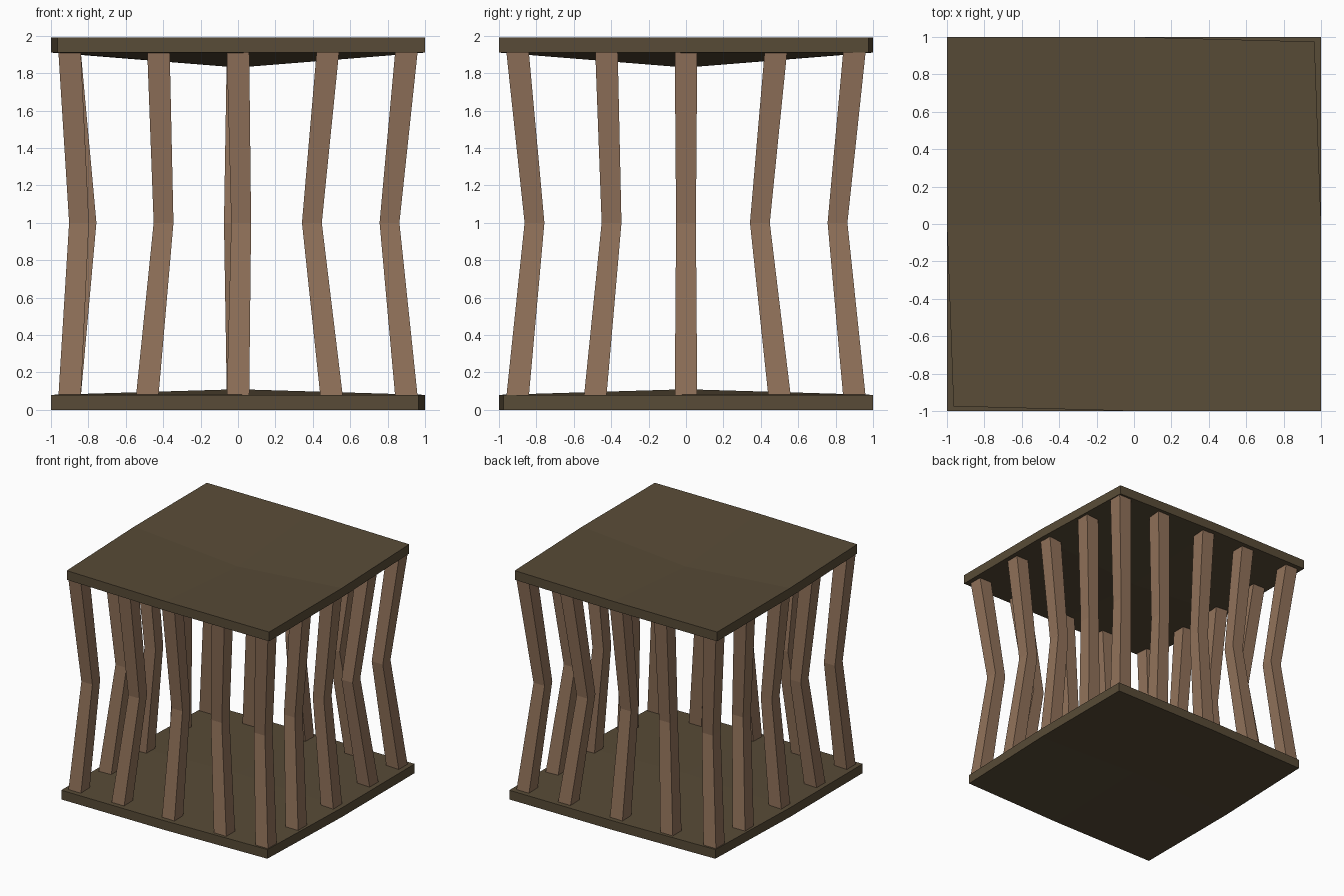
import bpy
import bmesh
from mathutils import Vector

if "Cube" in bpy.data.objects:
    bpy.data.objects.remove(bpy.data.objects["Cube"], do_unlink=True)


def make_material(name, color):
    mat = bpy.data.materials.new(name)
    mat.use_nodes = True
    mat.diffuse_color = color
    mat.node_tree.nodes["Principled BSDF"].inputs["Base Color"].default_value = color
    return mat


dark_wood = make_material("dark wood", (0.098, 0.071, 0.038, 1))
light_wood = make_material("light wood", (0.283, 0.168, 0.102, 1))


def finish(bm, name, mat):
    bmesh.ops.recalc_face_normals(bm, faces=bm.faces[:])
    mesh = bpy.data.meshes.new(name)
    bm.to_mesh(mesh)
    bm.free()
    mesh.materials.append(mat)
    obj = bpy.data.objects.new(name, mesh)
    bpy.context.collection.objects.link(obj)
    return obj


def plate(name, z, centre_lift, clipped_sign, thickness=0.08):
    """Warped square slab: lifted centre, two opposite corners pulled in."""
    bm = bmesh.new()
    bmesh.ops.create_grid(bm, x_segments=2, y_segments=2, size=1)
    for v in bm.verts:
        x, y = v.co.xy
        if abs(x) + abs(y) < 0.1:
            v.co.z = centre_lift
        elif x * y * clipped_sign > 0.5:
            v.co.xy = (x * 0.965, y * 0.975)
        v.co.z += z
    out = bmesh.ops.extrude_face_region(bm, geom=bm.faces[:], use_keep_orig=True)
    top = [g for g in out["geom"] if isinstance(g, bmesh.types.BMVert)]
    bmesh.ops.translate(bm, verts=top, vec=(0, 0, thickness))
    return finish(bm, name, dark_wood)


def bar(name, centres):
    """Square bar, slimmer at the bend, through three centre points."""
    bm = bmesh.new()
    rings = []
    for c, half in zip(centres, (0.06, 0.053, 0.06)):
        rings.append([bm.verts.new(Vector(c) + Vector((sx * half, sy * half, 0)))
                      for sx, sy in ((-1, -1), (1, -1), (1, 1), (-1, 1))])
    for low, high in zip(rings, rings[1:]):
        for i in range(4):
            j = (i + 1) % 4
            bm.faces.new((low[i], low[j], high[j], high[i]))
    bm.faces.new(rings[0])
    bm.faces.new(rings[-1])
    return finish(bm, name, light_wood)


# Floor and roof slabs
plate("floor_plate", 0, 0.03, -1)
plate("roof_plate", 1.91, -0.08, 1)

# Bars around the rim, all bent toward the middle
BASE = (-0.90, -0.485, 0, 0.50, 0.90)
BEND = (-0.81, -0.398, 0, 0.395, 0.81)
TOP = (-0.90, -0.425, 0, 0.48, 0.90)
nudges = {(0, 0): -0.04, (2, 0): 0.017, (2, 4): -0.022}
for i in range(5):
    for j in range(5):
        if i in (0, 4) or j in (0, 4):
            nudge = nudges.get((i, j), 0)
            bar(f"bar_{i}_{j}", [
                (BASE[i], BASE[j], 0.075),
                (BEND[i] + nudge, BEND[j], 1.0),
                (TOP[i], TOP[j], 1.91),
            ])
